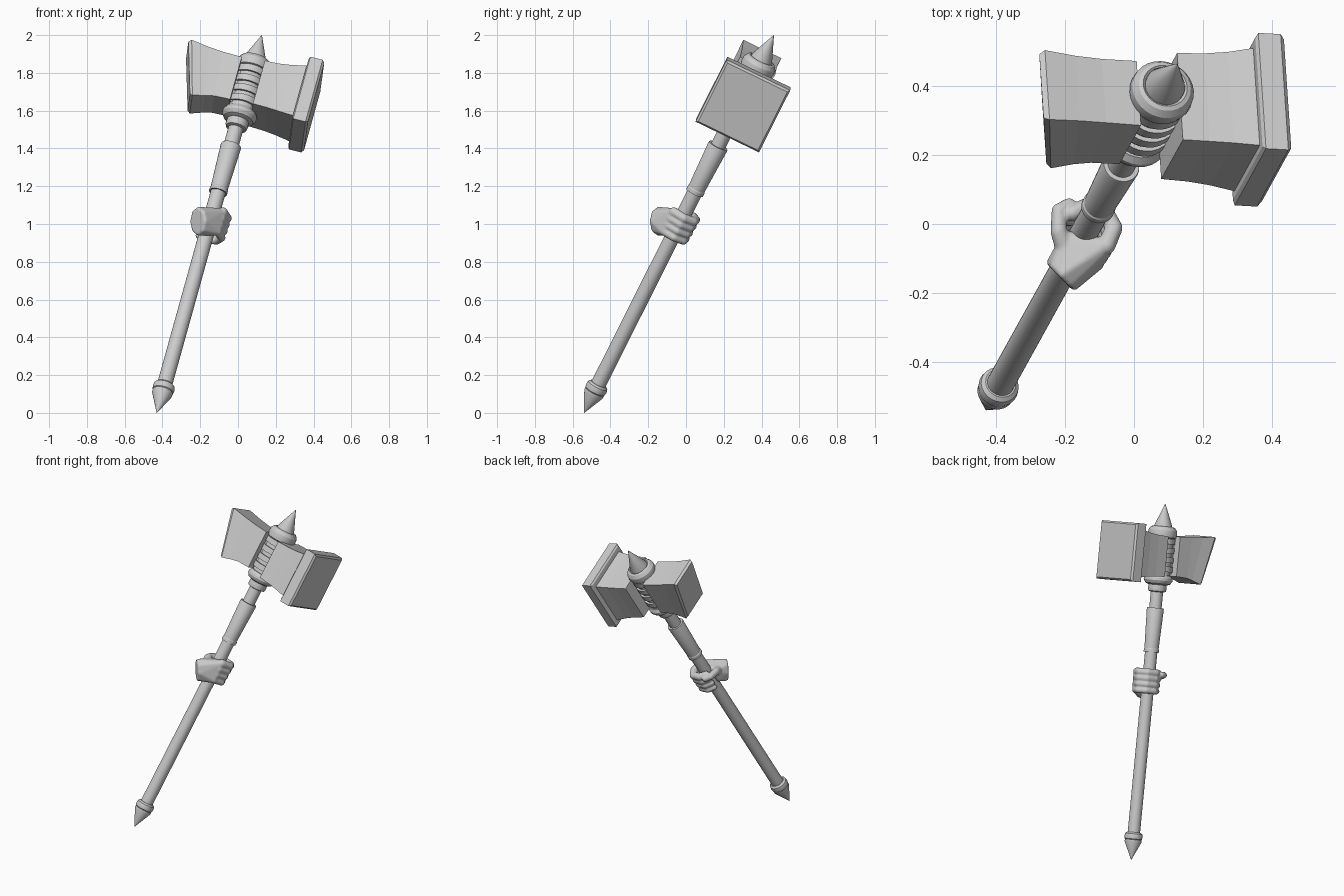
import bpy, bmesh, math
from mathutils import Matrix, Vector

if "Cube" in bpy.data.objects:
    bpy.data.objects.remove(bpy.data.objects["Cube"])

# Tilted frame of the hammer: H = head direction, S = side, T = along the shaft
T = Vector((0.556, 1.005, 2.0)).normalized()
S = Vector((-0.06, 0.895, -0.433))
S = (S - T * S.dot(T)).normalized()
H = S.cross(T)
FRAME = Matrix((H, S, T)).transposed().to_4x4()
FRAME.translation = Vector((-0.43, -0.54, 0.0))


def finish(bm, name, angle=None):
    bmesh.ops.recalc_face_normals(bm, faces=bm.faces[:])
    me = bpy.data.meshes.new(name)
    bm.to_mesh(me)
    bm.free()
    ob = bpy.data.objects.new(name, me)
    bpy.context.collection.objects.link(ob)
    ob.matrix_world = FRAME
    if angle:
        bpy.ops.object.select_all(action='DESELECT')
        ob.select_set(True)
        bpy.context.view_layer.objects.active = ob
        bpy.ops.object.shade_smooth_by_angle(angle=math.radians(angle))
    return ob


def loft(bm, rings, cap=True):
    for a, b in zip(rings, rings[1:]):
        n = len(a)
        for i in range(n):
            j = (i + 1) % n
            bm.faces.new((a[i], a[j], b[j], b[i]))
    if cap:
        bm.faces.new(rings[0])
        bm.faces.new(rings[-1])


def lathe(name, profile, n=28):
    bm = bmesh.new()
    rings = [[bm.verts.new((r * math.cos(2 * math.pi * i / n), r * math.sin(2 * math.pi * i / n), t))
              for i in range(n)] for r, t in profile]
    loft(bm, rings)
    return finish(bm, name, 30)


def block(name, sections):
    # each section: h at top, h at bottom, half width, bottom t, top t
    bm = bmesh.new()
    rings = [[bm.verts.new(c) for c in ((hb, -s, t0), (hb, s, t0), (ht, s, t1), (ht, -s, t1))]
             for ht, hb, s, t0, t1 in sections]
    loft(bm, rings)
    return finish(bm, name)


# Shaft with pommel, grip sleeve and spike
lathe("shaft", [(0.040, 0.14), (0.040, 1.80)])
lathe("pommel_spike", [(0.001, 0.0), (0.054, 0.115), (0.054, 0.13), (0.040, 0.135)])
lathe("pommel_ring", [(0.045, 0.125), (0.056, 0.135), (0.059, 0.15), (0.056, 0.168), (0.045, 0.178), (0.04, 0.178)])
lathe("grip_sleeve", [(0.040, 1.345), (0.049, 1.345), (0.049, 1.365), (0.046, 1.37),
                      (0.055, 1.625), (0.053, 1.632), (0.040, 1.632)])
lathe("top_spike", [(0.058, 2.12), (0.058, 2.165), (0.001, 2.306)])

# Head socket: stepped collar below, banded neck, domed collar on top
lathe("lower_ring", [(0.040, 1.735), (0.056, 1.74), (0.060, 1.755), (0.058, 1.785), (0.04, 1.785)])
lathe("lower_collar", [(0.055, 1.78), (0.080, 1.79), (0.093, 1.81), (0.093, 1.825), (0.08, 1.845), (0.06, 1.85)])
neck = [(0.074, 1.83)]
for k in range(4):
    t = 1.868 + k * 0.06
    neck += [(0.074, t), (0.087, t), (0.087, t + 0.036), (0.074, t + 0.036)]
lathe("banded_neck", neck + [(0.074, 2.12)])
lathe("top_collar", [(0.074, 2.085), (0.090, 2.09), (0.094, 2.11), (0.092, 2.135), (0.078, 2.155),
                     (0.066, 2.16), (0.055, 2.15)])

# Hammer head: slanted flared poll, block and striking plate
block("head_poll", [(-0.065, -0.065, 0.104, 1.845, 2.103), (-0.17, -0.15, 0.103, 1.842, 2.106),
                    (-0.25, -0.20, 0.105, 1.830, 2.113), (-0.345, -0.263, 0.112, 1.810, 2.125),
                    (-0.360, -0.278, 0.103, 1.819, 2.115)])
block("head_block", [(0.06, 0.06, 0.140, 1.835, 2.097), (0.14, 0.14, 0.142, 1.832, 2.10),
                     (0.21, 0.21, 0.147, 1.825, 2.108), (0.29, 0.29, 0.158, 1.815, 2.123)])
block("head_core", [(-0.07, -0.07, 0.05, 1.86, 2.08), (0.07, 0.07, 0.05, 1.86, 2.08)])
c = 1.973
block("striking_plate", [(0.283, 0.283, 0.176, c - 0.178, c + 0.178), (0.290, 0.290, 0.187, c - 0.189, c + 0.189),
                         (0.357, 0.357, 0.187, c - 0.189, c + 0.189), (0.369, 0.369, 0.176, c - 0.178, c + 0.178)])

# Gripping fist: hulls around spheres, fused by remesh
fist = bmesh.new()


def hull(balls):
    part = bmesh.new()
    for x, y, z, r in balls:
        bmesh.ops.create_icosphere(part, subdivisions=2, radius=r, matrix=Matrix.Translation((x, y, z)))
    res = bmesh.ops.convex_hull(part, input=part.verts[:])
    loose = {g for g in res["geom_interior"] + res["geom_unused"] if isinstance(g, bmesh.types.BMVert)}
    bmesh.ops.delete(part, geom=list(loose), context='VERTS')
    me = bpy.data.meshes.new("fist_part")
    part.to_mesh(me)
    part.free()
    fist.from_mesh(me)
    bpy.data.meshes.remove(me)


def chain(pts):
    for a, b in zip(pts, pts[1:]):
        hull([a, b])


wrist = Vector((-0.052, -0.101, 1.105))
u, v = Vector((0.71, -0.68, -0.14)), Vector((-0.24, -0.43, 0.867))
cap = [wrist + u * 0.05 * math.cos(a * math.pi / 4) + v * 0.066 * math.sin(a * math.pi / 4) for a in range(8)]
levels = [1.095, 1.135, 1.175, 1.213]
hull([(p.x, p.y, p.z, 0.011) for p in cap]
     + [(0.055, -0.055, t, 0.022) for t in levels]
     + [(-0.05, -0.02, 1.18, 0.022), (-0.045, -0.02, 1.11, 0.02)])
for i, t in enumerate(levels):
    r = 0.021 + 0.0015 * i
    chain([(0.055, -0.055, t, r + 0.002), (0.083, 0.005, t, r), (0.058, 0.058, t, r),
           (0.0, 0.068, t, r), (-0.04, 0.045, t, r - 0.002)])
chain([(-0.05, -0.05, 1.16, 0.032), (-0.078, -0.005, 1.19, 0.025),
       (-0.078, 0.055, 1.205, 0.022), (-0.045, 0.078, 1.205, 0.019)])
hand = finish(fist, "gripping_hand", 50)
rm = hand.modifiers.new("fuse", 'REMESH')
rm.mode = 'VOXEL'
rm.voxel_size = 0.006
rm.use_smooth_shade = True
sm = hand.modifiers.new("soften", 'SMOOTH')
sm.factor = 0.5
sm.iterations = 4
